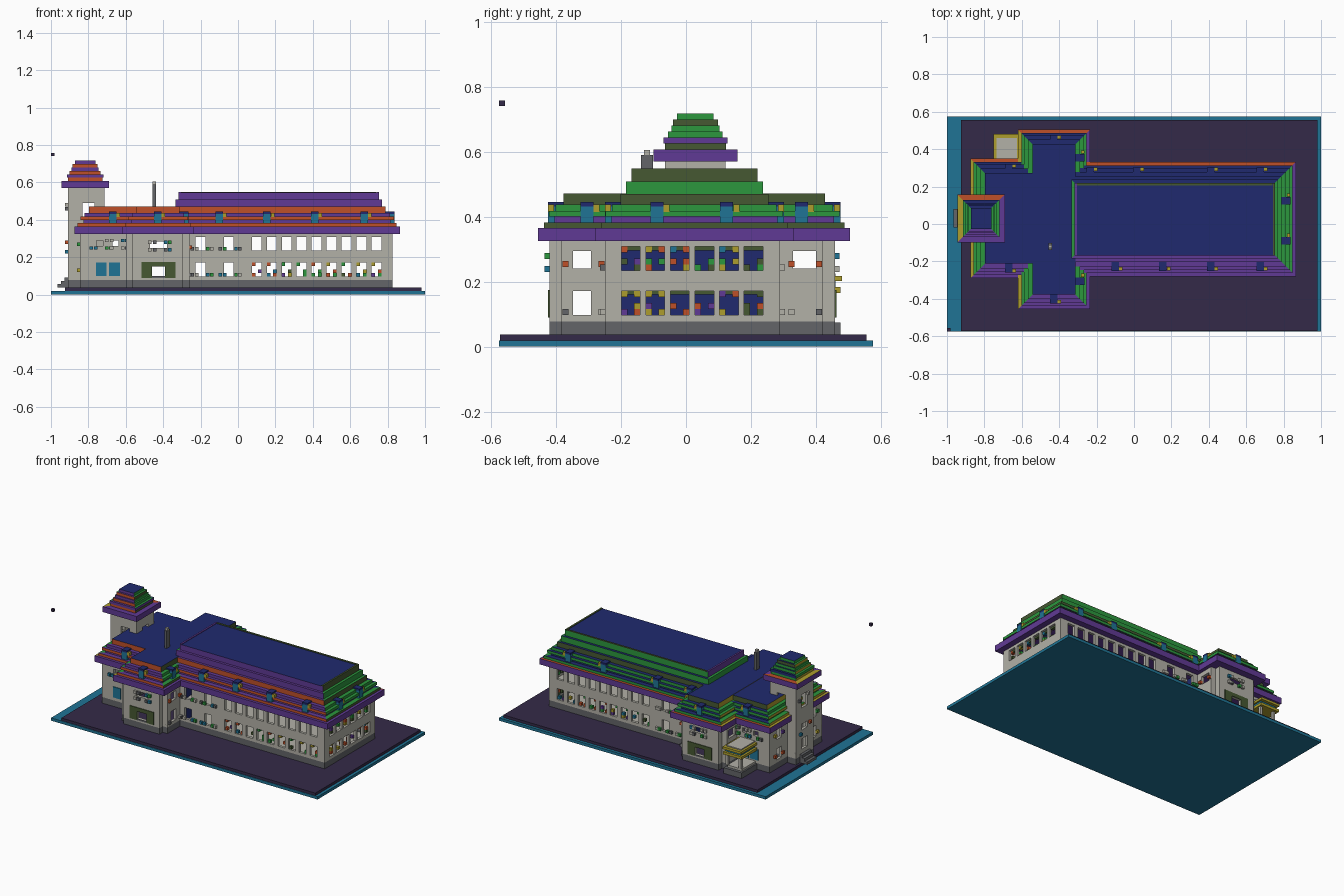
import bpy, bmesh, random
from mathutils import Vector

if "Cube" in bpy.data.objects:
    bpy.data.objects.remove(bpy.data.objects["Cube"])

random.seed(4)
COLS = {
    "purple": (.118, .042, .30), "navy": (.014, .023, .158), "green": (.025, .31, .048),
    "dark_green": (.061, .098, .032), "orange": (.52, .08, .022), "yellow": (.42, .34, .026),
    "teal": (.014, .175, .30), "stone": (.45, .44, .39), "grey": (.125, .13, .14),
    "dark_plum": (.034, .023, .065)}
NAMES = list(COLS)
MATS = []
for n, c in COLS.items():
    m = bpy.data.materials.new(n)
    m.diffuse_color = (*c, 1)
    m.use_nodes = True
    m.node_tree.nodes["Principled BSDF"].inputs["Base Color"].default_value = m.diffuse_color
    MATS.append(m)
IDX = {n: i for i, n in enumerate(NAMES)}
U = .0185  # edge of one small block


def finish(name, bm):
    me = bpy.data.meshes.new(name)
    bm.to_mesh(me)
    bm.free()
    for m in MATS:
        me.materials.append(m)
    ob = bpy.data.objects.new(name, me)
    bpy.context.collection.objects.link(ob)
    return ob


def quad(bm, pts, col):
    f = bm.faces.new([bm.verts.new(p) for p in pts])
    f.material_index = IDX[col]


def boxes(name, items):
    """One object from (x0, x1, y0, y1, z0, z1, colour) boxes."""
    bm = bmesh.new()
    for x0, x1, y0, y1, z0, z1, col in items:
        r = bmesh.ops.create_cube(bm, size=1)
        for v in r["verts"]:
            v.co = Vector((x1 if v.co.x > 0 else x0, y1 if v.co.y > 0 else y0, z1 if v.co.z > 0 else z0))
        for f in {f for v in r["verts"] for f in v.link_faces}:
            f.material_index = IDX[col]
    return finish(name, bm)


def walls(name, pts, z0, z1, openings):
    """Hollow walls along an anticlockwise outline; openings[edge] = (centre, width, z0, z1)."""
    bm = bmesh.new()
    for i, a in enumerate(pts):
        b = pts[(i + 1) % len(pts)]
        ax = 0 if abs(a[0] - b[0]) > abs(a[1] - b[1]) else 1
        ops = openings.get(i, [])
        us = sorted({a[ax], b[ax]} | {c + s * w / 2 for c, w, _, _ in ops for s in (-1, 1)},
                    reverse=a[ax] > b[ax])
        zs = sorted({z0, .078, z1} | {z for o in ops for z in o[2:]})
        for u, v in zip(us, us[1:]):
            for p, q in zip(zs, zs[1:]):
                mu, mz = (u + v) / 2, (p + q) / 2
                if any(abs(mu - c) < w / 2 and l < mz < h for c, w, l, h in ops):
                    continue
                P = lambda t, z: (t, a[1], z) if ax == 0 else (a[0], t, z)
                quad(bm, [P(u, p), P(v, p), P(v, q), P(u, q)], "grey" if mz < .078 else "stone")
    bmesh.ops.remove_doubles(bm, verts=bm.verts, dist=1e-5)
    ob = finish(name, bm)
    s = ob.modifiers.new("thickness", "SOLIDIFY")
    s.thickness, s.offset = U, -1
    return ob


# riser colours by layer and tread colours, for the south, east, north and west slopes
RISERS = [
    "purple orange purple orange purple orange purple purple".split(),
    "purple dark_green purple green green dark_green green dark_green".split(),
    "purple green navy green green dark_green green green".split(),
    "purple yellow green yellow green yellow green purple".split()]
TREADS = [["purple"] * 2, ["purple", "green"], ["orange", "navy"], ["yellow", "green"]]


def stepped_roof(name, x0, x1, y0, y1, layers, lift=0):
    bm = bmesh.new()

    def ring(i, z):
        return [(x0 + i, y0 + i, z), (x1 - i, y0 + i, z), (x1 - i, y1 - i, z), (x0 + i, y1 - i, z)]
    for k, (za, zb, ins) in enumerate(layers):
        last = k == len(layers) - 1
        zb += lift if last else 0
        lo, hi = ring(ins, za), ring(ins, zb)
        quad(bm, lo[::-1], "purple")
        inner = hi if last else ring(max(ins, layers[k + 1][2]), zb)
        for s in range(4):
            t = (s + 1) % 4
            quad(bm, [lo[s], lo[t], hi[t], hi[s]], RISERS[s][k])
            if inner[0] != hi[0]:
                quad(bm, [hi[s], hi[t], inner[t], inner[s]], TREADS[s][min(k, 1)])
        quad(bm, inner, "navy")
    return finish(name, bm)


# ground plates
boxes("base_plate", [(-1, 1, -.575, .575, 0, .019, "teal")])
boxes("terrace", [(-.925, .98, -.572, .556, .019, .037, "dark_plum")])

# main walls
LOW, HIGH = (.098, .172), (.235, .308)
hall_x = [.10 + .08 * i for i in range(9)]
pair = lambda us, w: [(u, w, *z) for u in us for z in (LOW, HIGH)]
hall = pair(hall_x + [-.05, -.2], .052)
east = pair([-.17 + .0755 * i for i in range(6)], .058)
wing = [(-.425, .07, .1, .15), (-.425, .09, .25, .285)]
side = lambda y: [(y, .056, *LOW), (y, .056, .24, .295)]
block = [(-.655, .03, .26, .29), (-.74, .035, .26, .29)]
outline = [(.825, -.25), (.825, .29), (-.26, .29), (-.26, .42), (-.295, .42), (-.295, .458),
           (-.565, .458), (-.565, .42), (-.6, .42), (-.6, .31), (-.845, .31), (-.845, -.25),
           (-.6, -.25), (-.6, -.385), (-.565, -.385), (-.565, -.42), (-.295, -.42),
           (-.295, -.385), (-.26, -.385), (-.26, -.25)]
walls("main_walls", outline, .037, .326, {
    0: east, 1: hall, 2: [(.365, .07, .24, .295)], 5: wing, 8: [(.365, .07, .24, .295)],
    9: block, 10: pair([.21, -.16], .056), 11: block, 12: side(-.32), 15: wing,
    18: side(-.32), 19: hall})
boxes("hall_floors", [(-.25, .805, -.23, .27, .037, .06, "stone"), (-.25, .805, -.23, .27, .195, .21, "stone")])
boxes("inner_partition", [(-.27, -.25, -.235, .275, .037, .326, "navy")])

# window panes and surrounds on the cross wing and west block
panels = []
for y, s in ((-.42, -1), (.458, 1)):
    ya, yb = sorted((y, y + s * .005))
    panels += [(-.515, -.46, ya, yb, .09, .175, "dark_green"), (-.39, -.335, ya, yb, .09, .175, "dark_green"),
               (-.46, -.39, ya, yb, .15, .175, "dark_green"), (-.46, -.39, ya, yb, .09, .1, "grey")]
for y, s in ((-.25, -1), (.31, 1)):
    ya, yb = sorted((y, y + s * .005))
    panels += [(x, x + .058, ya, yb, .1, .172, "teal") for x in (-.76, -.69)]
boxes("window_panels", panels)

# curtains and flower blocks inside the openings
decor = []
GAY = ["orange", "yellow", "green", "purple", "dark_green", "orange", "teal"]
for c, w, a, b in hall:
    if a == LOW[0] and c > 0:
        for y in (-.242, .262):
            for dx, z in ((-.026, a), (.008, a), (-.026, b - U), (.008, a + U)):
                if random.random() < .6:
                    decor.append((c + dx, c + dx + U, y, y + U, z, z + U, random.choice(GAY)))
for c, w, a, b in east:
    for dy in (-.029, .0105):
        for z in (a, a + U, b - U):
            if random.random() < .6:
                decor.append((.79, .81, c + dy, c + dy + U, z, z + U, random.choice(GAY)))
    decor.append((.79, .81, c - .029, c + .029, b - .012, b, "dark_green"))
boxes("window_dressing", decor)

# small sill blocks on the outside of the wing, block and plain hall bays
sills = []
for c, zs in ((-.2, (.098, .235)), (-.05, (.098, .235)), (-.425, (.23, .27)), (-.655, (.24, .28)), (-.74, (.24,))):
    for z in zs:
        for dx in (-.055, -.03, .03, .05):
            ys = (-.435, .458) if c == -.425 else (-.265, .31 if c < -.6 else .29)
            for y in ys:
                col = random.choice(["stone", "stone", "grey", "green", "teal"])
                sills.append((c + dx, c + dx + U, y, y + .015, z, z + U, col))
for y in (-.38, -.27, .315, .40):
    for z in (.098, .245):
        sills.append((-.262, -.245, y, y + U, z, z + U, random.choice(["grey", "orange", "stone"])))
for y in (-.2, -.1, .17, .25):
    for z in (.12, .26):
        sills.append((-.86, -.843, y, y + U, z, z + U, random.choice(GAY + ["stone"])))
boxes("sill_blocks", sills)

# stepped roofs
LAYERS = [(.325, .365, 0), (.365, .382, .018), (.382, .40, .05), (.40, .418, .033),
          (.418, .437, .053), (.437, .47, .078), (.47, .508, .095), (.508, .545, .112)]
stepped_roof("hall_roof", -.43, .866, -.28, .332, LAYERS)
stepped_roof("cross_wing_roof", -.62, -.235, -.455, .505, LAYERS[:6], .002)
stepped_roof("west_block_roof", -.875, -.30, -.29, .35, LAYERS[:6])
boxes("ridge_strips", [(-.305, .74, .207, .22, .545, .549, "dark_green"),
                       (.742, .754, -.168, .22, .545, .549, "dark_green"),
                       (-.318, -.306, -.168, .22, .545, .549, "purple")])

# dormers on every slope
dorm = []


def dormer(x, y, nx, ny):
    hx, hy = (.03, .02) if nx else (.02, .03)
    dorm.append((x - hx, x + hx, y - hy, y + hy, .382, .432, "teal"))
    dorm.append((x - hx, x + hx, y - hy, y + hy, .432, .445, "navy"))
    ex, ey = x + nx * .02 + ny * ny * .03, y + ny * .02 + nx * nx * .03
    dorm.append((ex - U / 2, ex + U / 2, ey - U / 2, ey + U / 2, .415, .437, "yellow"))


for x in (-.1, .155, .41, .675):
    dormer(x, -.22, 0, -1)
for x in (-.235, .015, .41, .675):
    dormer(x, .272, 0, 1)
for y in (-.09, .125):
    dormer(.806, y, 1, 0)
for s, y in ((-1, -.395), (1, .445)):
    dormer(-.43, y, 0, s)
    dormer(-.295, y - s * .09, 1, 0)
    dormer(-.67, -.23 if s < 0 else .29, 0, s)
boxes("dormers", dorm)

# tower
tz = [(.4, .49), (.12, .19), (.25, .29)]
walls("tower_walls", [(-.91, -.065), (-.715, -.065), (-.715, .122), (-.91, .122)], .037, .571, {
    0: [(-.8, .065, *tz[0])], 1: [(.03, .06, *tz[0])], 2: [(-.8, .065, *tz[0])],
    3: [(.03, .06, *z) for z in tz]})
stepped_roof("tower_roof", -.945, -.69, -.1, .158, [
    (.57, .607, 0), (.607, .625, .035), (.625, .643, .03), (.643, .662, .045),
    (.662, .68, .055), (.68, .699, .06), (.699, .717, .073)])
boxes("tower_trim", [(-.925, -.91, y, y + U, z, z + U, c) for y, z, c in
                     ((-.03, .27, "orange"), (.07, .22, "teal"), (-.01, .47, "stone"), (.08, .45, "grey"))])

# entrance steps, north porch, chimney and the lone floating block
boxes("entrance_steps", [(-.965 + U * i, -.905, -.02, .08, .037 + U * i, .037 + U * (i + 1), "grey") for i in range(3)])
px, py = (-.735, -.635), (.325, .465)
boxes("north_porch",
      [(-.75, -.615, .31, .475, .037, .075, "grey"), (-.74, -.63, .31, .455, .075, .09, "stone")]
      + [(x, x + U, .44, .44 + U, .09, .17, "stone") for x in px]
      + [(-.75, -.61, .31, .475, .165, .183, "yellow"), (-.735, -.62, .31, .46, .183, .202, "teal"),
         (-.75, -.61, .31, .48, .202, .218, "yellow"), (-.735, -.625, .31, .46, .218, .225, "stone")])
boxes("chimney", [(-.456, -.438, -.138, -.102, .465, .59, "grey"), (-.456, -.438, -.129, -.111, .59, .605, "stone")])
boxes("floating_block", [(-1, -.982, -.575, -.557, .74, .758, "dark_plum")])
